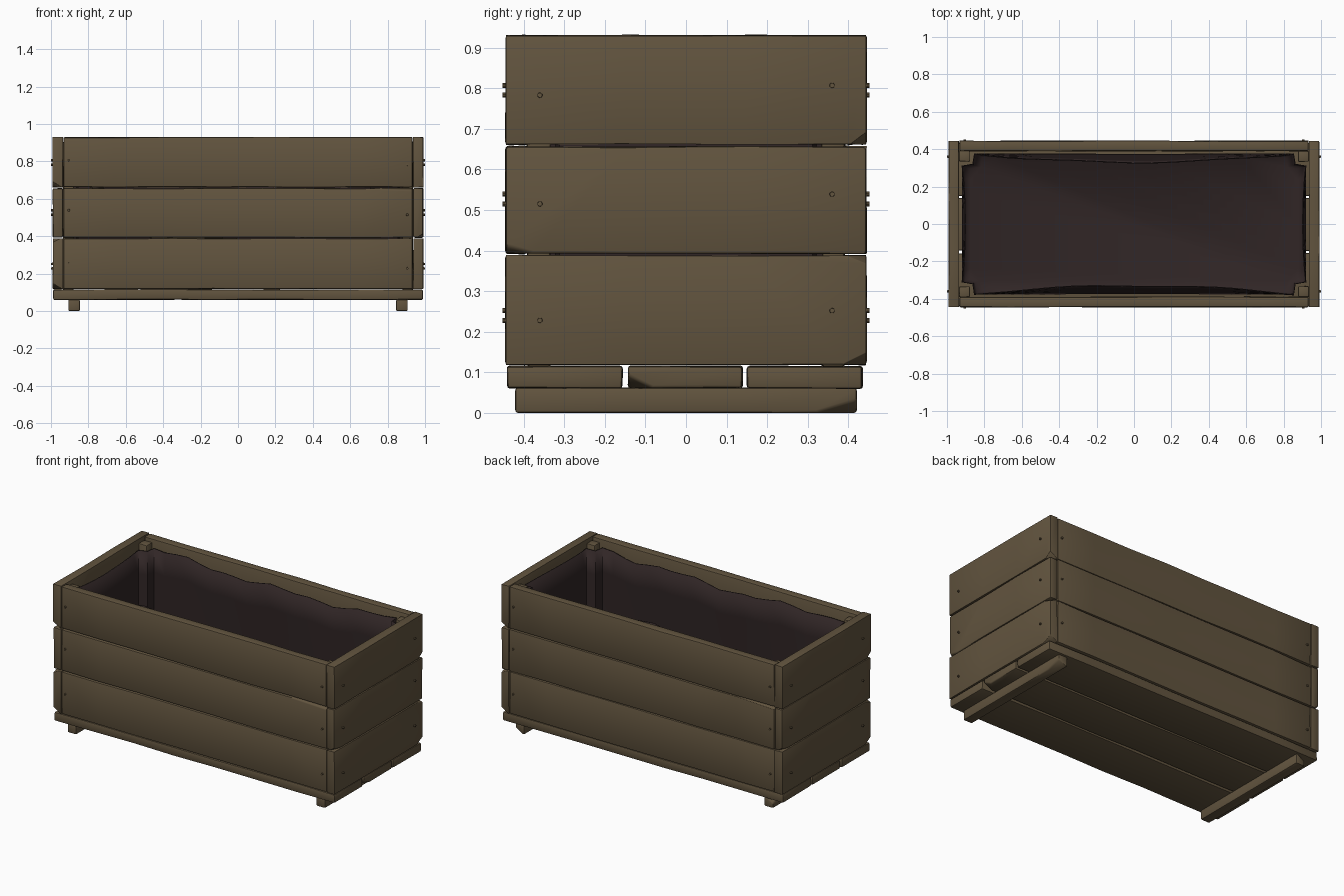
import bpy, bmesh, math, random
from mathutils import Vector, Matrix

if "Cube" in bpy.data.objects:
    bpy.data.objects.remove(bpy.data.objects["Cube"])

random.seed(7)


def material(name, rgb):
    m = bpy.data.materials.new(name)
    m.diffuse_color = (*rgb, 1)
    m.use_nodes = True
    m.node_tree.nodes["Principled BSDF"].inputs["Base Color"].default_value = m.diffuse_color
    return m


WOOD = material("weathered wood", (0.122, 0.089, 0.049))
LINER = material("dark liner", (0.030, 0.019, 0.019))


def finish(bm, name, mat, angle=35):
    bmesh.ops.recalc_face_normals(bm, faces=bm.faces[:])
    me = bpy.data.meshes.new(name)
    bm.to_mesh(me)
    bm.free()
    me.materials.append(mat)
    me.shade_smooth()
    me.set_sharp_from_angle(angle=math.radians(angle))
    ob = bpy.data.objects.new(name, me)
    bpy.context.collection.objects.link(ob)
    return ob


def board(name, lo, hi, chips=(), wobble=0.002, bevel=0.007):
    """Worn plank between two corners; chips = (corner signs, cut sizes)."""
    lo, hi = Vector(lo), Vector(hi)
    mid, size = (lo + hi) / 2, hi - lo
    bm = bmesh.new()
    bmesh.ops.create_cube(bm, size=1, matrix=Matrix.Translation(mid) @ Matrix.Diagonal((*size, 1)))
    # cross cuts along the length, then a slightly uneven edge
    axis = max(range(3), key=lambda i: size[i])
    n = Vector([float(i == axis) for i in range(3)])
    cuts = max(1, int(size[axis] / 0.25))
    for i in range(1, cuts):
        bmesh.ops.bisect_plane(bm, geom=bm.verts[:] + bm.edges[:] + bm.faces[:],
                               plane_co=lo + n * size[axis] * i / cuts, plane_no=n)
    for v in bm.verts:
        v.co += Vector([random.uniform(-wobble, wobble) * (i != axis) for i in range(3)])
    # chipped corners
    for sign, cut in chips:
        s, c = Vector(sign), Vector(cut)
        corner = mid + Vector([s[i] * size[i] / 2 for i in range(3)])
        no = Vector([s[i] / c[i] for i in range(3)]).normalized()
        r = bmesh.ops.bisect_plane(bm, geom=bm.verts[:] + bm.edges[:] + bm.faces[:],
                                   plane_co=corner - Vector((s.x * c.x, 0, 0)),
                                   plane_no=no, clear_outer=True)
        edges = [e for e in r["geom_cut"] if isinstance(e, bmesh.types.BMEdge)]
        if edges:
            bmesh.ops.edgenet_fill(bm, edges=edges)
    bmesh.ops.recalc_face_normals(bm, faces=bm.faces[:])
    sharp = [e for e in bm.edges if e.is_manifold and e.calc_face_angle(0) > math.radians(40)]
    bmesh.ops.bevel(bm, geom=sharp, offset=bevel, segments=2, profile=0.5,
                    affect='EDGES', clamp_overlap=True)
    return finish(bm, name, WOOD)


def nail(name, pos, direction):
    bm = bmesh.new()
    d = Vector(direction)
    rot = d.to_track_quat('Z', 'Y').to_matrix().to_4x4()
    bmesh.ops.create_cone(bm, cap_ends=True, segments=10, radius1=0.007, radius2=0.006,
                          depth=0.02, matrix=Matrix.Translation(Vector(pos) - d * 0.01) @ rot)
    finish(bm, name, WOOD)


# Three courses of wall boards
levels = [(0.119, 0.388), (0.393, 0.657), (0.662, 0.93)]
end_chips = [[((1, 1, -1), (0.05, 0.06, 0.03)), ((1, 1, 1), (0.04, 0.05, 0.02))],
             [((1, -1, -1), (0.03, 0.07, 0.02))],
             [((1, 1, -1), (0.05, 0.04, 0.03))]]
for k, (a, b) in enumerate(levels):
    for side, s in (("front", -1), ("back", 1)):
        y = sorted((s * 0.39, s * 0.444))
        board(f"{side}_board_{k + 1}", (-0.933, y[0], a), (0.933, y[1], b),
              [((-s, s, 1), (0.3, 0.03, 0.012))] if k == 1 else ())
    for side, s in (("left", -1), ("right", 1)):
        x = sorted((s * 0.937, s * 0.99))
        chips = [((c[0] * s, c[1] * s, c[2]), d) for c, d in end_chips[k]]
        board(f"{side}_board_{k + 1}", (x[0], -0.444, a), (x[1], 0.444, b), chips)

# Floor planks and the two foot rails
for k, (a, b) in enumerate([(-0.44, -0.157), (-0.142, 0.139), (0.151, 0.435)]):
    board(f"floor_plank_{k + 1}", (-0.988, a, 0.061), (0.988, b, 0.115),
          [((1, -1, -1), (0.06, 0.06, 0.03))] if k == 1 else ())
for side, s in (("left", -1), ("right", 1)):
    x = sorted((s * 0.845, s * 0.907))
    board(f"{side}_foot_rail", (x[0], -0.421, 0), (x[1], 0.421, 0.062),
          [((s, 1, 1 if s < 0 else -1), (0.05, 0.1, 0.03))], wobble=0.0)

# Inner corner posts
for sx in (-1, 1):
    for sy in (-1, 1):
        x, y = sorted((sx * 0.877, sx * 0.935)), sorted((sy * 0.334, sy * 0.391))
        board(f"corner_post_{sx}_{sy}", (x[0], y[0], 0.114), (x[1], y[1], 0.908))

# Nails on all four walls
for k, z in enumerate((0.24, 0.527, 0.795)):
    for s in (-1, 1):
        for t in (-1, 1):
            dz = 0.012 * s * t
            nail(f"end_nail_{k}_{s}_{t}", (s * 1.0, t * 0.36, z + dz), (s, 0, 0))
            nail(f"side_nail_{k}_{s}_{t}", (t * 0.905, s * 0.452, z + dz), (0, s, 0))


# Fabric liner: sagging sides, notched round the posts, wavy rim
def outline(h):
    pts = []
    for s in (1, -1):
        for i in range(21):  # long side
            t = 1 - i / 10
            sag = 0.045 * h * (1 - t * t) + 0.004 * h * math.sin(7 * t + s)
            pts.append((s * 0.855 * t, s * (0.378 - sag)))
        pts.append((-s * 0.864, s * 0.322))
        for i in range(11):  # short side
            t = 1 - i / 5
            pts.append((-s * (0.921 - 0.016 * h * (1 - t * t)), s * 0.312 * t))
        pts.append((-s * 0.864, -s * 0.322))
    return pts


bm = bmesh.new()
rings = []
for h, inset in ((0, 0.95), (0.02, 0.985), (0.06, 1), (0.3, 1), (0.55, 1), (0.8, 1), (1, 1)):
    ring = []
    for x, y in outline(h):
        rim = 0.882 + 0.014 * math.sin(9 * x + 3 * y) + 0.008 * math.sin(21 * x + 5 * y)
        ring.append(bm.verts.new((x * inset, y * inset, 0.125 + h * (rim - 0.125))))
    rings.append(ring)
for lower, upper in zip(rings, rings[1:]):
    for i in range(len(lower)):
        j = (i + 1) % len(lower)
        bm.faces.new((lower[i], lower[j], upper[j], upper[i]))
bm.faces.new(rings[0])
liner = finish(bm, "fabric_liner", LINER, 60)
sol = liner.modifiers.new("thickness", 'SOLIDIFY')
sol.thickness = 0.006
